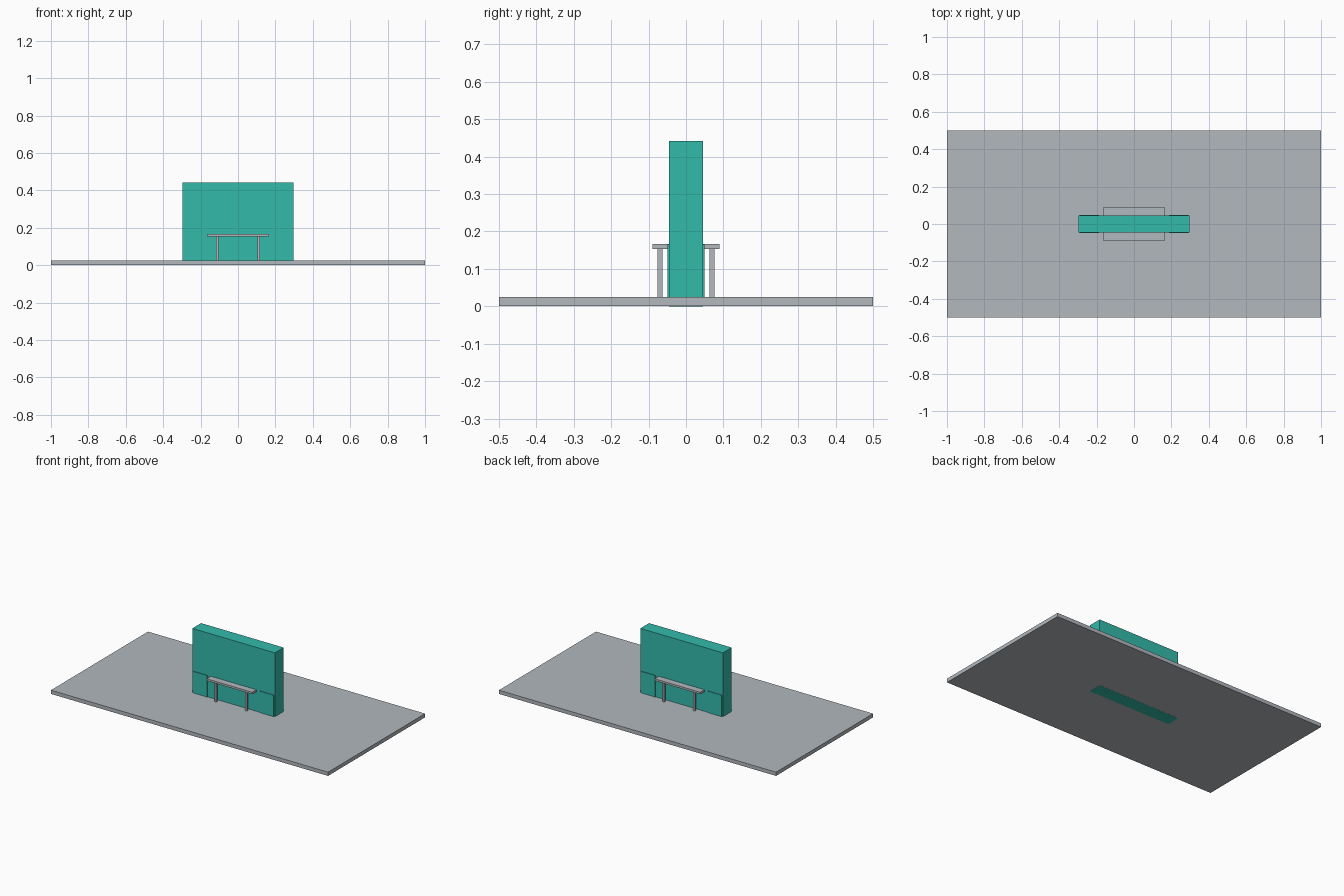
import bpy
import bmesh
from mathutils import Matrix

if "Cube" in bpy.data.objects:
    bpy.data.objects.remove(bpy.data.objects["Cube"])


def material(name, rgb):
    m = bpy.data.materials.new(name)
    lin = [((c / 255 + 0.055) / 1.055) ** 2.4 for c in rgb]
    m.diffuse_color = (*lin, 1.0)
    m.use_nodes = True
    m.node_tree.nodes["Principled BSDF"].inputs["Base Color"].default_value = m.diffuse_color
    return m


GREY = material("concrete_grey", (178, 184, 190))
TEAL = material("teal", (52, 186, 171))


def box(name, x, y, z, mat):
    """Box spanning the (low, high) ranges given for each axis."""
    bm = bmesh.new()
    size = [b - a for a, b in (x, y, z)]
    mid = [(a + b) / 2 for a, b in (x, y, z)]
    bmesh.ops.create_cube(bm, size=1, matrix=Matrix.Translation(mid) @ Matrix.Diagonal((*size, 1)))
    me = bpy.data.meshes.new(name)
    bm.to_mesh(me)
    bm.free()
    me.materials.append(mat)
    ob = bpy.data.objects.new(name, me)
    bpy.context.collection.objects.link(ob)
    return ob


def span(a, b, s):
    """Range a..b mirrored to the side s (+1 or -1)."""
    return tuple(sorted((a * s, b * s)))


SLAB = 0.025

# Ground slab, a hair above the wall foot that shows through underneath
box("ground_slab", (-1, 1), (-0.5, 0.5), (0.0005, SLAB), GREY)

# Upright wall
box("wall", (-0.298, 0.298), (-0.045, 0.045), (0, 0.442), TEAL)

# Thin raised panels at the lower ends of the wall, front and back
for sx, side in ((-1, "left"), (1, "right")):
    for sy, face in ((-1, "front"), (1, "back")):
        box(f"panel_{face}_{side}", span(0.188, 0.292, sx), span(0.044, 0.049, sy),
            (SLAB, 0.165), TEAL)

# A bench on each face of the wall, carried by two legs
for sy, face in ((-1, "front"), (1, "back")):
    box(f"bench_seat_{face}", (-0.165, 0.165), span(0.046, 0.089, sy), (0.153, 0.166), GREY)
    for sx, side in ((-1, "left"), (1, "right")):
        box(f"bench_leg_{face}_{side}", span(0.104, 0.117, sx), span(0.063, 0.076, sy),
            (SLAB, 0.153), GREY)
